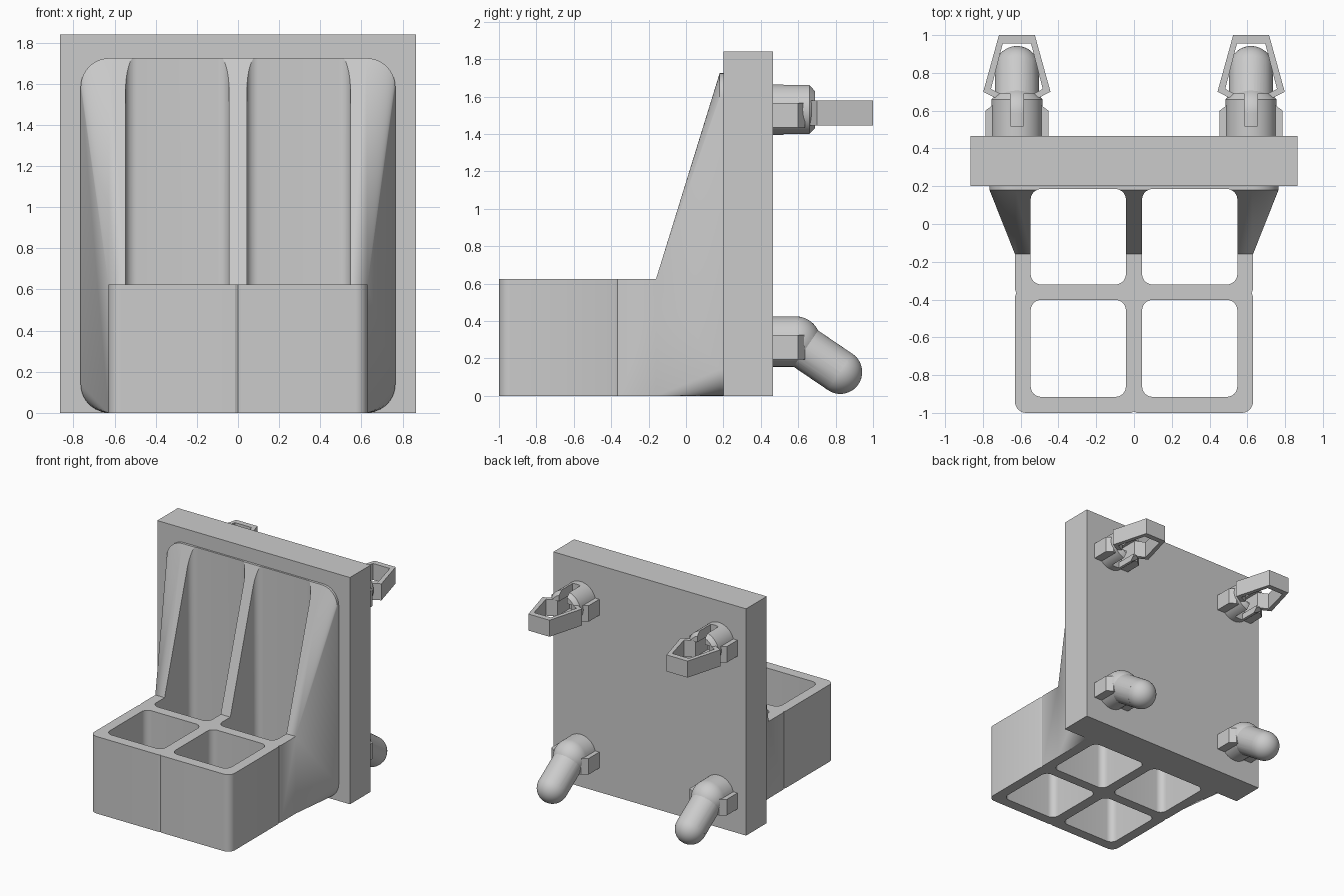
import bpy, bmesh, math
from mathutils import Vector, Matrix

if "Cube" in bpy.data.objects:
    bpy.data.objects.remove(bpy.data.objects["Cube"])


def make(name, bm):
    bmesh.ops.recalc_face_normals(bm, faces=bm.faces)
    me = bpy.data.meshes.new(name)
    bm.to_mesh(me)
    bm.free()
    ob = bpy.data.objects.new(name, me)
    bpy.context.collection.objects.link(ob)
    return ob


def prism(name, pts, a, b, axis="z"):
    """Extrude a 2D outline from a to b along z (xy outline) or y (xz outline)."""
    bm = bmesh.new()
    put = (lambda p, h: (p[0], p[1], h)) if axis == "z" else (lambda p, h: (p[0], h, p[1]))
    lo = [bm.verts.new(put(p, a)) for p in pts]
    hi = [bm.verts.new(put(p, b)) for p in pts]
    n = len(pts)
    bm.faces.new(lo)
    bm.faces.new(hi)
    for i in range(n):
        bm.faces.new((lo[i], lo[(i + 1) % n], hi[(i + 1) % n], hi[i]))
    return make(name, bm)


def rounded(x0, x1, y0, y1, r, n=8):
    pts = []
    for k, (cx, cy) in enumerate([(x1 - r, y1 - r), (x0 + r, y1 - r), (x0 + r, y0 + r), (x1 - r, y0 + r)]):
        for i in range(n + 1):
            t = math.pi / 2 * (k + i / n)
            pts.append((cx + r * math.cos(t), cy + r * math.sin(t)))
    return pts


def rect(x0, x1, y0, y1):
    return [(x0, y0), (x1, y0), (x1, y1), (x0, y1)]


def boolean(ob, tool, op):
    tool.hide_render = True
    m = ob.modifiers.new(op, "BOOLEAN")
    m.operation, m.object, m.solver = op, tool, "EXACT"
    bpy.context.view_layer.objects.active = ob
    bpy.ops.object.modifier_apply(modifier=m.name)
    bpy.data.objects.remove(tool)


def rod(name, p, q, r1, r2):
    p, q = Vector(p), Vector(q)
    d = q - p
    bm = bmesh.new()
    rot = Vector((0, 0, 1)).rotation_difference(d).to_matrix().to_4x4()
    bmesh.ops.create_cone(bm, cap_ends=True, segments=48, radius1=r1, radius2=r2, depth=d.length,
                          matrix=Matrix.Translation((p + q) / 2) @ rot)
    return make(name, bm)


def ball(name, c, r):
    bm = bmesh.new()
    bmesh.ops.create_uvsphere(bm, u_segments=48, v_segments=24, radius=r, matrix=Matrix.Translation(c))
    return make(name, bm)


# Back plate
plate = prism("back_plate", rect(-.865, .865, .20, .465), 0, 1.84)

# Flared back support: hull from a low rectangle to a tall rounded outline
bm = bmesh.new()
for x, z in rect(-.63, .63, 0, .625):
    bm.verts.new((x, -.16, z))
for y in (.18, .20):
    for x, z in rounded(-.765, .765, 0, 1.725, .14, 10):
        bm.verts.new((x, y, z))
res = bmesh.ops.convex_hull(bm, input=bm.verts)
holder = make("bin_holder", bm)

# Bin block with rounded front corners and fine seam grooves
half = [(.015, -1), (.57, -1)]
half += [(.57 + .06 * math.sin(t), -.94 - .06 * math.cos(t)) for t in [math.pi / 16 * i for i in range(1, 9)]]
half += [(.63, -.385), (.623, -.365), (.63, -.345), (.63, 0)]
outline = [(0, -.992)] + half + [(-x, y) for x, y in reversed(half)]
boolean(holder, prism("bin_block", outline, 0, .625), "UNION")

# Four through pockets
for x0, x1 in ((-.547, -.043), (.043, .547)):
    for y0, y1 in ((-.915, -.402), (-.32, .185)):
        boolean(holder, prism("pocket_cutter", rounded(x0, x1, y0, y1, .055), -.2, 2), "DIFFERENCE")

PX, Y0 = .62, .465


def side_tabs(z):
    w = [(.167, Y0), (.167, .60), (.12, .635)]
    pts = w + [(-x, y) for x, y in reversed(w)]
    return prism("side_tabs", [(PX + x, y) for x, y in pts], z - .065, z + .065)


# Bent lower peg
ZL = .29
elbow, tip = (PX, .585, ZL), (PX, .825, .127)
lower = rod("lower_peg", (PX, Y0, ZL), elbow, .135, .135)
for part in (ball("elbow", elbow, .135), rod("shaft", elbow, tip, .117, .117),
             ball("tip", tip, .117), side_tabs(ZL - .03)):
    boolean(lower, part, "UNION")

# Split upper peg with a chamfered end
ZU = 1.53
upper = rod("upper_peg", (PX, Y0, ZU), (PX, .66, ZU), .135, .135)
boolean(upper, rod("chamfer", (PX, .66, ZU), (PX, .69, ZU), .135, .105), "UNION")
boolean(upper, side_tabs(ZU - .03), "UNION")
boolean(upper, prism("slot_cutter", rect(PX - .035, PX + .035, .52, .8), 1.2, 1.8), "DIFFERENCE")
boolean(upper, prism("bore_cutter", rect(PX - .09, PX + .09, 1.45, 1.58), .52, .8, "y"), "DIFFERENCE")

# Arrow-shaped snap clip: an open hollow frame
outer = [(.10, .66), (.178, .70), (.095, 1.0)]
inner = [(.075, .955), (.137, .715), (.06, .675), (.06, .52), (.10, .52)]
right = outer[:]
ring = right + [(-x, y) for x, y in reversed(outer)]
ring += [(-.10, .52), (-.06, .52), (-.06, .675), (-.137, .715), (-.075, .955)] + inner
clip = prism("snap_clip", [(PX + x, y) for x, y in ring], 1.446, 1.58)

# Mirror the fasteners to the other side
for ob in (lower, upper, clip):
    ob.modifiers.new("mirror", "MIRROR").use_axis = (True, False, False)
    ob.modifiers["mirror"].use_mirror_merge = False

# Smooth the curved surfaces only
for ob in (holder, lower, upper):
    bpy.ops.object.select_all(action="DESELECT")
    ob.select_set(True)
    bpy.context.view_layer.objects.active = ob
    bpy.ops.object.shade_smooth_by_angle(angle=math.radians(25))
